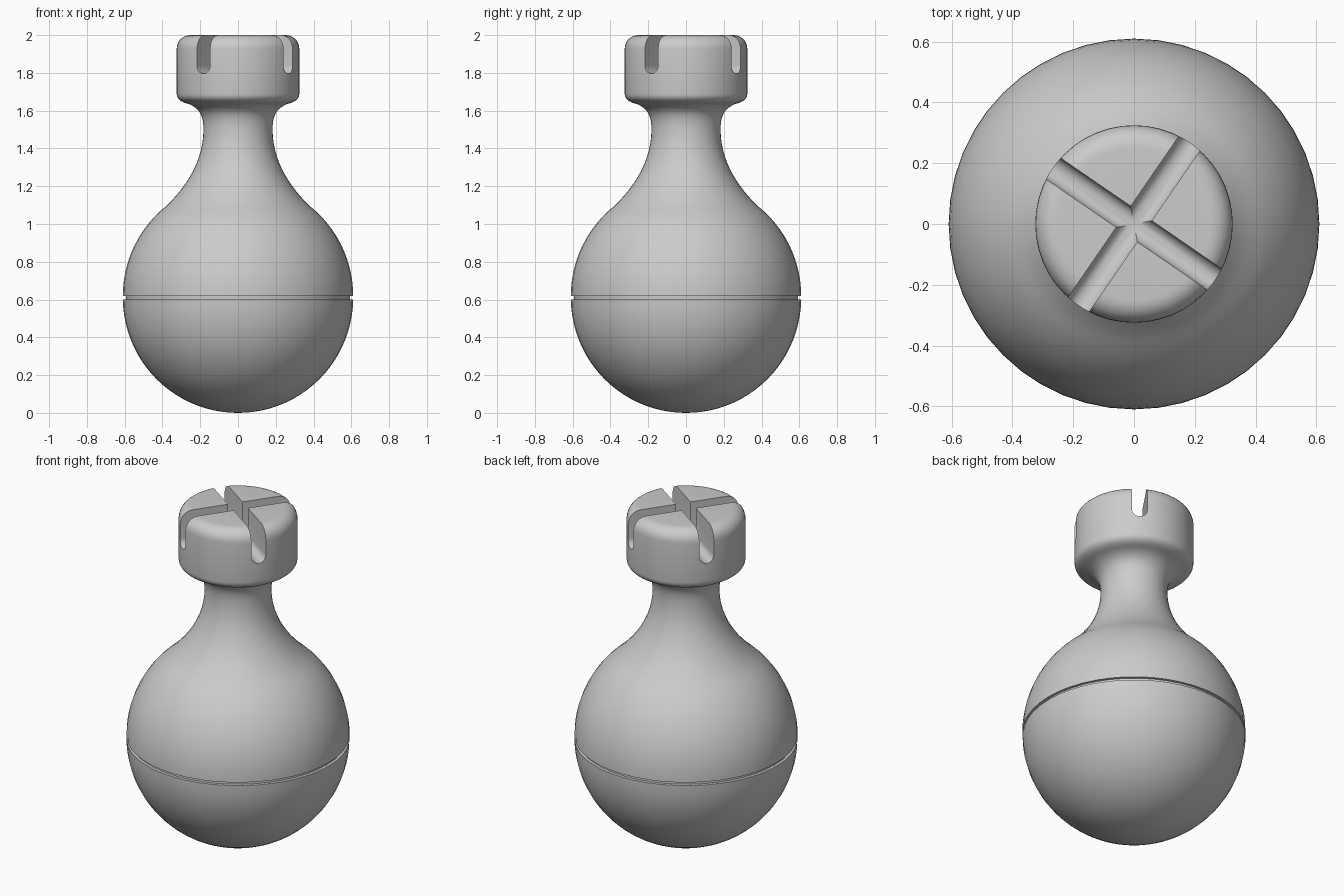
import bpy, bmesh
from math import sin, cos, pi, radians
from mathutils import Vector, Matrix
from mathutils.geometry import interpolate_bezier

default = bpy.data.objects.get("Cube")
if default:
    bpy.data.objects.remove(default, do_unlink=True)

SEGMENTS = 48
BALL_R = 0.61
SLOT_R = 0.042
SLOT_ANGLE = 55.5


def new_object(name, bm):
    bmesh.ops.recalc_face_normals(bm, faces=bm.faces)
    mesh = bpy.data.meshes.new(name)
    bm.to_mesh(mesh)
    bm.free()
    obj = bpy.data.objects.new(name, mesh)
    bpy.context.collection.objects.link(obj)
    return obj


def arc(center_z, start, end, steps):
    """Points (radius, z) on the ball, angles measured from the equator."""
    angles = [radians(start + (end - start) * i / steps) for i in range(steps + 1)]
    return [(BALL_R * cos(a), center_z + BALL_R * sin(a)) for a in angles]


def curve(p0, h0, h1, p1, steps):
    pts = interpolate_bezier(*[Vector(p) for p in (p0, h0, h1, p1)], steps + 1)
    return [(p.x, p.y) for p in pts]


def lathe(name, profile):
    bm = bmesh.new()
    verts = [bm.verts.new((r, 0, z)) for r, z in profile]
    edges = [bm.edges.new(pair) for pair in zip(verts, verts[1:])]
    bmesh.ops.spin(bm, geom=verts + edges, cent=(0, 0, 0), axis=(0, 0, 1),
                   angle=2 * pi, steps=SEGMENTS)
    bmesh.ops.remove_doubles(bm, verts=bm.verts, dist=0.0005)
    return new_object(name, bm)


def slot_cutter(name, angle):
    """Long bar with a round underside."""
    outline = [(SLOT_R * cos(a), 1.838 + SLOT_R * sin(a))
               for a in [pi + pi * i / 12 for i in range(13)]]
    outline += [(SLOT_R, 2.1), (-SLOT_R, 2.1)]
    bm = bmesh.new()
    face = bm.faces.new([bm.verts.new((-0.5, y, z)) for y, z in outline])
    ext = bmesh.ops.extrude_face_region(bm, geom=[face])["geom"]
    moved = [g for g in ext if isinstance(g, bmesh.types.BMVert)]
    bmesh.ops.translate(bm, verts=moved, vec=(1, 0, 0))
    bm.transform(Matrix.Rotation(radians(angle), 4, "Z"))
    obj = new_object(name, bm)
    obj.hide_render = True
    return obj


# Ball halves with a thin seam groove between them
profile = [(0, 0)] + arc(0.61, -90, -1, 22)[1:]
profile += [(0.594, 0.6), (0.594, 0.618)]
profile += arc(0.618, 0, 51, 13)

# Flared neck and its fillet under the head
profile += curve(profile[-1], (0.29, 1.18), (0.183, 1.32), (0.183, 1.5), 14)[1:]
profile += curve((0.183, 1.5), (0.183, 1.57), (0.2, 1.61), (0.26, 1.635), 8)[1:]

# Head with rounded rims
profile += curve((0.26, 1.635), (0.3, 1.645), (0.325, 1.66), (0.325, 1.69), 6)[1:]
profile += curve((0.325, 1.925), (0.325, 1.968), (0.293, 2), (0.25, 2), 8)
profile.append((0, 2))

body = lathe("ball_body_with_slotted_head", profile)

# Crossed slots in the head
for i in range(2):
    cutter = slot_cutter("slot_cutter", SLOT_ANGLE + 90 * i)
    mod = body.modifiers.new("slot", "BOOLEAN")
    mod.operation = "DIFFERENCE"
    mod.solver = "EXACT"
    mod.object = cutter
    bpy.context.view_layer.objects.active = body
    bpy.ops.object.modifier_apply(modifier=mod.name)
    bpy.data.objects.remove(cutter, do_unlink=True)

# Smooth shading with crisp slot and seam edges
bpy.ops.object.select_all(action="DESELECT")
body.select_set(True)
bpy.context.view_layer.objects.active = body
bpy.ops.object.shade_smooth_by_angle(angle=radians(30))
